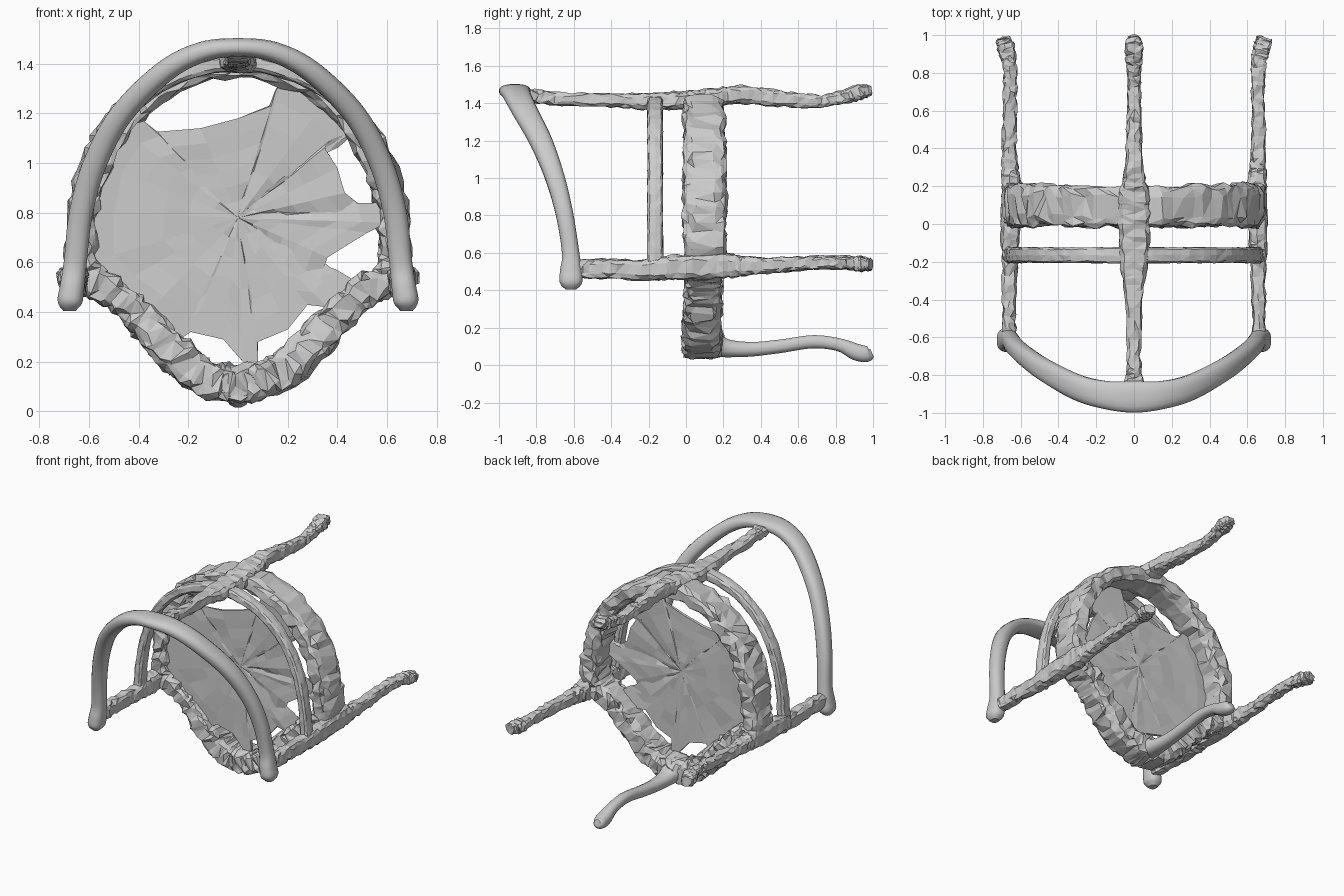
import bpy, bmesh, math, random
from mathutils import Vector

if "Cube" in bpy.data.objects:
    bpy.data.objects.remove(bpy.data.objects["Cube"])

random.seed(4)


def spline(rows, steps, closed=False):
    """Catmull-Rom through rows of x, y, z, half width, half height."""
    n, out = len(rows), []
    get = lambda i: rows[i % n] if closed else rows[max(0, min(n - 1, i))]
    for i in range(n if closed else n - 1):
        for s in range(steps):
            t = s / steps
            out.append([0.5 * (2 * b + (c - a) * t + (2 * a - 5 * b + 4 * c - d) * t * t
                               + (3 * b - a - 3 * c + d) * t ** 3)
                        for a, b, c, d in zip(get(i - 1), get(i), get(i + 1), get(i + 2))])
    return out if closed else out + [list(rows[-1])]


def sweep(name, rows, ref, steps=6, sides=10, power=0.6, rough=0.0, closed=False, smooth=False):
    """Sweep a rounded-box section along a path; half width lies along ref."""
    pts = spline(rows, steps, closed)
    n, bm, rings = len(pts), bmesh.new(), []
    for i, p in enumerate(pts):
        a = pts[(i - 1) % n] if closed else pts[max(i - 1, 0)]
        c = pts[(i + 1) % n] if closed else pts[min(i + 1, n - 1)]
        t = (Vector(c[:3]) - Vector(a[:3])).normalized()
        u = Vector(ref)
        u = (u - t * u.dot(t)).normalized()
        v = t.cross(u)
        ring = []
        for k in range(sides):
            an = math.tau * (k + 0.5) / sides
            cx, sy = math.cos(an), math.sin(an)
            co = (Vector(p[:3]) + u * p[3] * math.copysign(abs(cx) ** power, cx)
                  + v * p[4] * math.copysign(abs(sy) ** power, sy))
            ring.append(bm.verts.new(co + Vector([random.uniform(-rough, rough) for _ in range(3)])))
        rings.append(ring)
    for i in range(n if closed else n - 1):
        r, q = rings[i], rings[(i + 1) % n]
        for k in range(sides):
            j = (k + 1) % sides
            bm.faces.new((r[k], r[j], q[j], q[k]))
    if not closed:
        bm.faces.new(rings[0])
        bm.faces.new(rings[-1])
    return finish(name, bm, smooth, rough > 0)


def finish(name, bm, smooth=False, tri=False):
    if tri:
        bmesh.ops.triangulate(bm, faces=bm.faces[:])
    bmesh.ops.recalc_face_normals(bm, faces=bm.faces[:])
    me = bpy.data.meshes.new(name)
    bm.to_mesh(me)
    bm.free()
    ob = bpy.data.objects.new(name, me)
    bpy.context.collection.objects.link(ob)
    for f in me.polygons:
        f.use_smooth = smooth
    if smooth:
        me.set_sharp_from_angle(angle=math.radians(40))
    return ob


def mirrored(half):
    """Half path starting on x = 0 -> full path."""
    return [(-r[0],) + tuple(r[1:]) for r in reversed(half[1:])] + half


# curved arm rail with knob ends
arm = [(0, -.915, 1.465, .085, .038), (.15, -.905, 1.445, .075, .042), (.30, -.865, 1.365, .068, .045),
       (.47, -.775, 1.195, .060, .047), (.575, -.70, 1.0, .052, .048), (.632, -.648, .80, .047, .048),
       (.655, -.617, .60, .047, .047), (.668, -.615, .50, .060, .050), (.677, -.615, .44, .060, .050),
       (.678, -.615, .405, .030, .026)]
sweep("arm_rail", mirrored(arm), (0, 1, 0), sides=16, power=.8, smooth=True)

# lower back rail, following the seat curve
low = [(0, -.165, 1.405, .045, .035), (.28, -.165, 1.335, .042, .032), (.47, -.165, 1.18, .042, .030),
       (.58, -.165, .98, .042, .030), (.635, -.165, .75, .042, .030), (.655, -.165, .52, .045, .035)]
sweep("lower_back_rail", mirrored(low), (0, 1, 0), rough=.003)

# seat apron: round at the back, pointed ogee at the front
apron = [(0, .09, 1.40, .105, .055), (.30, .095, 1.31, .11, .055), (.48, .10, 1.15, .11, .06),
         (.585, .10, .95, .115, .065), (.625, .10, .75, .115, .06), (.615, .10, .56, .105, .065),
         (.48, .095, .465, .10, .065), (.37, .09, .355, .10, .07), (.25, .085, .225, .10, .075),
         (.13, .085, .135, .10, .075)]
loop = apron + [(0, .09, .115, .11, .075)] + [(-r[0],) + r[1:] for r in reversed(apron[1:])]
sweep("seat_apron", loop, (0, 1, 0), steps=5, sides=12, power=.5, rough=.014, closed=True)

# side posts running into the side legs
side = [(.66, -.62, .51, .035, .05), (.66, -.45, .515, .036, .052), (.658, -.2, .51, .042, .055),
        (.655, -.05, .525, .05, .065), (.652, .2, .53, .05, .066), (.658, .32, .53, .042, .05),
        (.66, .5, .535, .036, .038), (.655, .7, .548, .036, .036), (.66, .85, .548, .038, .034),
        (.68, .94, .54, .046, .04), (.692, .985, .54, .035, .03)]
for s, tag in ((1, "right"), (-1, "left")):
    sweep(tag + "_post_and_leg", [(s * r[0],) + r[1:] for r in side], (1, 0, 0), rough=.007)

# back post running into the back leg
back = [(0, -.93, 1.465, .06, .03), (0, -.83, 1.44, .05, .035), (0, -.7, 1.425, .036, .036),
        (0, -.4, 1.415, .045, .036), (0, -.2, 1.41, .075, .045), (0, 0, 1.415, .085, .05),
        (0, .15, 1.43, .08, .05), (0, .3, 1.445, .05, .05), (0, .5, 1.425, .04, .042),
        (0, .7, 1.41, .035, .034), (0, .83, 1.43, .038, .034), (0, .93, 1.46, .048, .042),
        (0, .99, 1.465, .03, .025)]
sweep("back_post_and_leg", back, (1, 0, 0), rough=.007)

# curved front leg
front = [(0, -.01, .11, .07, .05), (0, .12, .115, .085, .075), (0, .22, .09, .06, .05),
         (0, .35, .085, .045, .04), (0, .5, .10, .04, .037), (0, .68, .125, .036, .036),
         (0, .82, .108, .038, .036), (0, .91, .07, .046, .046), (0, .97, .058, .042, .042),
         (0, .995, .065, .022, .022)]
sweep("front_leg", front, (1, 0, 0), sides=12, power=.85, smooth=True)

# worn seat panel: ragged outline leaves gaps along the frame
edge = [(-.60, .80), (-.60, .60), (-.50, .50), (-.36, .40), (-.22, .30), (-.19, .32), (-.06, .29), (.02, .20),
        (.08, .20), (.08, .28), (.20, .33), (.28, .43), (.36, .42), (.48, .52), (.33, .53), (.36, .62),
        (.52, .72), (.60, .76), (.58, .84), (.50, .82), (.43, .88), (.40, .98), (.35, 1.06), (.38, 1.10),
        (.48, 1.13), (.36, 1.26), (.18, 1.34), (.15, 1.29), (.13, 1.23), (.0, 1.18), (-.15, 1.14), (-.33, 1.12),
        (-.38, 1.17), (-.47, 1.14), (-.56, 1.0)]
bm = bmesh.new()
hub = Vector((0, .04, .78))
rim = [Vector((x, .04, z)) for x, z in edge]
bands = 6
rows = [[bm.verts.new(hub.lerp(p, k / bands) + Vector((0, random.uniform(-.005, .005), 0))) for p in rim]
        for k in range(1, bands + 1)]
mid = bm.verts.new(hub)
for i in range(len(rim)):
    j = (i + 1) % len(rim)
    bm.faces.new((mid, rows[0][i], rows[0][j]))
    for a, b in zip(rows, rows[1:]):
        bm.faces.new((a[i], b[i], b[j], a[j]))
panel = finish("seat_panel", bm)
mod = panel.modifiers.new("thickness", "SOLIDIFY")
mod.thickness = .02
mod.offset = 0
